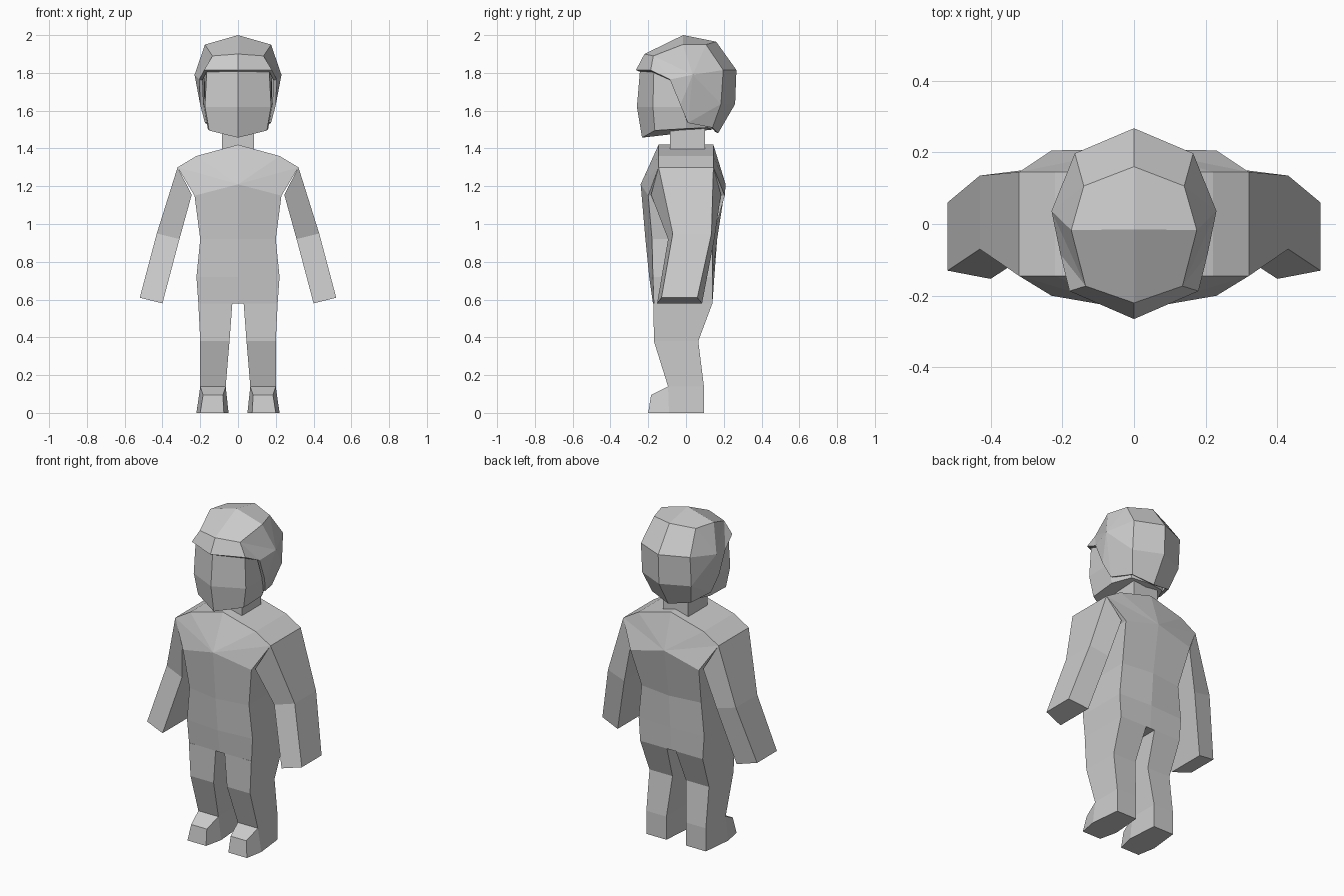
import bpy
import bmesh

default_cube = bpy.data.objects.get("Cube")
if default_cube:
    bpy.data.objects.remove(default_cube, do_unlink=True)

# One plain grey for the whole figure
grey = bpy.data.materials.new("plain_grey")
grey.use_nodes = True
colour = (0.6, 0.6, 0.6, 1)
grey.diffuse_color = colour
grey.node_tree.nodes["Principled BSDF"].inputs["Base Color"].default_value = colour


def finish(name, bm):
    """Mirror the left half across x, fix the normals and make the object."""
    bmesh.ops.mirror(bm, geom=bm.verts[:] + bm.edges[:] + bm.faces[:],
                     axis='X', merge_dist=0.001)
    bmesh.ops.remove_doubles(bm, verts=bm.verts[:], dist=0.001)
    bmesh.ops.recalc_face_normals(bm, faces=bm.faces[:])
    mesh = bpy.data.meshes.new(name)
    bm.to_mesh(mesh)
    bm.free()
    mesh.materials.append(grey)
    obj = bpy.data.objects.new(name, mesh)
    bpy.context.collection.objects.link(obj)
    return obj


def loft(name, rings, closed=True):
    """Skin matching rings of points and cap both ends."""
    bm = bmesh.new()
    loops = [[bm.verts.new(p) for p in ring] for ring in rings]
    count = len(loops[0])
    for low, high in zip(loops, loops[1:]):
        for i in range(count if closed else count - 1):
            j = (i + 1) % count
            bm.faces.new((low[i], low[j], high[j], high[i]))
    bm.faces.new(loops[0])
    bm.faces.new(loops[-1])
    return finish(name, bm)


def shell(name, points, faces):
    """Build a half surface from named landmarks."""
    bm = bmesh.new()
    verts = {key: bm.verts.new(p) for key, p in points.items()}
    for face in faces:
        bm.faces.new([verts[key] for key in face.split()])
    return finish(name, bm)


def box_ring(x0, x1, y0, y1, z):
    return [(x0, y0, z), (x1, y0, z), (x1, y1, z), (x0, y1, z)]


# Torso: waist rows, then a chest that fans out to the shoulders
torso = {}
rows = {
    "hip": (.21, -.175, -.17, .14, .14, .58),
    "belly": (.22, -.195, -.175, .14, .15, .72),
    "waist": (.20, -.215, -.18, .14, .165, .92),
}
for row, (x, front, front_side, back_side, back, z) in rows.items():
    torso[row + "_front"] = (0, front, z)
    torso[row + "_front_side"] = (x, front_side, z)
    torso[row + "_back_side"] = (x, back_side, z)
    torso[row + "_back"] = (0, back, z)
for end, chest, pit, top in (("front", -.24, -.2, -.145), ("back", .21, .205, .145)):
    torso["chest_" + end] = (0, chest, 1.21)
    torso["chest_" + end + "_side"] = (.23, pit, 1.15)
    torso["shoulder_" + end] = (.32, top, 1.3)
    torso["collar_" + end] = (.22, top, 1.36)
    torso["nape_" + end] = (0, top, 1.42)

torso_faces = ["hip_front hip_front_side hip_back_side hip_back",
               "chest_front_side chest_back_side shoulder_back shoulder_front"]
levels = ["hip", "belly", "waist", "chest"]
columns = ["_front", "_front_side", "_back_side", "_back"]
for a, b in zip(levels, levels[1:]):
    for c, d in zip(columns, columns[1:]):
        torso_faces.append(" ".join((a + c, a + d, b + d, b + c)))
for end in ("front", "back"):
    fan = ["chest_" + end + "_side", "shoulder_" + end, "collar_" + end, "nape_" + end]
    for a, b in zip(fan, fan[1:]):
        torso_faces.append(" ".join(("chest_" + end, a, b)))
for a, b in (("shoulder", "collar"), ("collar", "nape")):
    torso_faces.append(" ".join((a + "_front", a + "_back", b + "_back", b + "_front")))
shell("torso", torso, torso_faces)


# Arms: shoulder, elbow and hand sections, each with an outer and inner edge
def arm_ring(outer, inner):
    (ox, of, ob, oz), (ix, inf, inb, iz) = outer, inner
    return [(ox, of, oz), (ox, ob, oz), (ix, inb, iz), (ix, inf, iz)]


loft("arms", [
    arm_ring((.32, -.145, .145, 1.3), (.245, -.185, .185, 1.155)),
    arm_ring((.43, -.07, .135, .95), (.31, -.095, .15, .92)),
    arm_ring((.52, -.13, .06, .61), (.4, -.153, .085, .58)),
])

# Legs: hip, knee and ankle
loft("legs", [
    box_ring(.03, .21, -.172, .14, .58),
    box_ring(.045, .2, -.17, .065, .38),
    box_ring(.065, .2, -.095, .095, .14),
])


# Feet: heel, instep and toe sections
def foot_section(sole, top):
    (a, b, y), (c, d, top_y, z) = sole, top
    return [(a, y, 0), (b, y, 0), (d, top_y, z), (c, top_y, z)]


loft("feet", [
    foot_section((.065, .2, .095), (.065, .2, .095, .14)),
    foot_section((.05, .22, -.09), (.065, .2, -.095, .14)),
    foot_section((.075, .2, -.2), (.08, .185, -.185, .095)),
])

# Neck
loft("neck", [[(0, -.085, z), (.085, -.085, z), (.085, .1, z), (0, .1, z)]
              for z in (1.37, 1.52)], closed=False)

# Head: jaw, cheek and brow rings, from the nose line round to the back
loft("head", [
    [(0, -.233, 1.457), (.153, -.165, 1.495), (.16, 0, 1.505), (.11, .11, 1.51), (0, .14, 1.5)],
    [(0, -.26, 1.62), (.175, -.175, 1.62), (.18, 0, 1.62), (.13, .13, 1.62), (0, .18, 1.62)],
    [(0, -.243, 1.82), (.165, -.17, 1.82), (.18, 0, 1.82), (.13, .13, 1.82), (0, .18, 1.82)],
], closed=False)

# Helmet: faceted shell with a brim and a cut-away cheek edge
helmet_points = {
    "crown": (0, -.015, 2), "crown_side": (.175, -.017, 1.95),
    "front": (0, -.22, 1.9), "front_side": (.135, -.173, 1.89),
    "rear": (0, .16, 1.965), "rear_side": (.14, .106, 1.95),
    "brim": (0, -.265, 1.815), "brim_side": (.18, -.187, 1.815),
    "ear": (.23, .036, 1.79),
    "back": (0, .267, 1.815), "back_side": (.165, .197, 1.815),
    "low": (0, .26, 1.635), "low_side": (.165, .185, 1.635),
    "rim": (0, .17, 1.48), "rim_side": (.13, .14, 1.51),
    "temple": (.205, -.085, 1.765), "cheek": (.2, -.03, 1.63), "jaw": (.175, .01, 1.535),
}
# Centre strip over the top, brim corner, then a fan around each ear
helmet_faces = ["front_side temple brim_side", "low_side rim_side jaw"]
strip = ["brim", "front", "crown", "rear", "back", "low", "rim"]
for a, b in zip(strip, strip[1:]):
    helmet_faces.append(" ".join((a, b, b + "_side", a + "_side")))
ear_fan = ["temple", "front_side", "crown_side", "rear_side", "back_side",
           "low_side", "jaw", "cheek", "temple"]
for a, b in zip(ear_fan, ear_fan[1:]):
    helmet_faces.append(" ".join(("ear", a, b)))
helmet = shell("helmet", helmet_points, helmet_faces)
thickness = helmet.modifiers.new("thickness", 'SOLIDIFY')
thickness.thickness = 0.018
thickness.offset = -1
